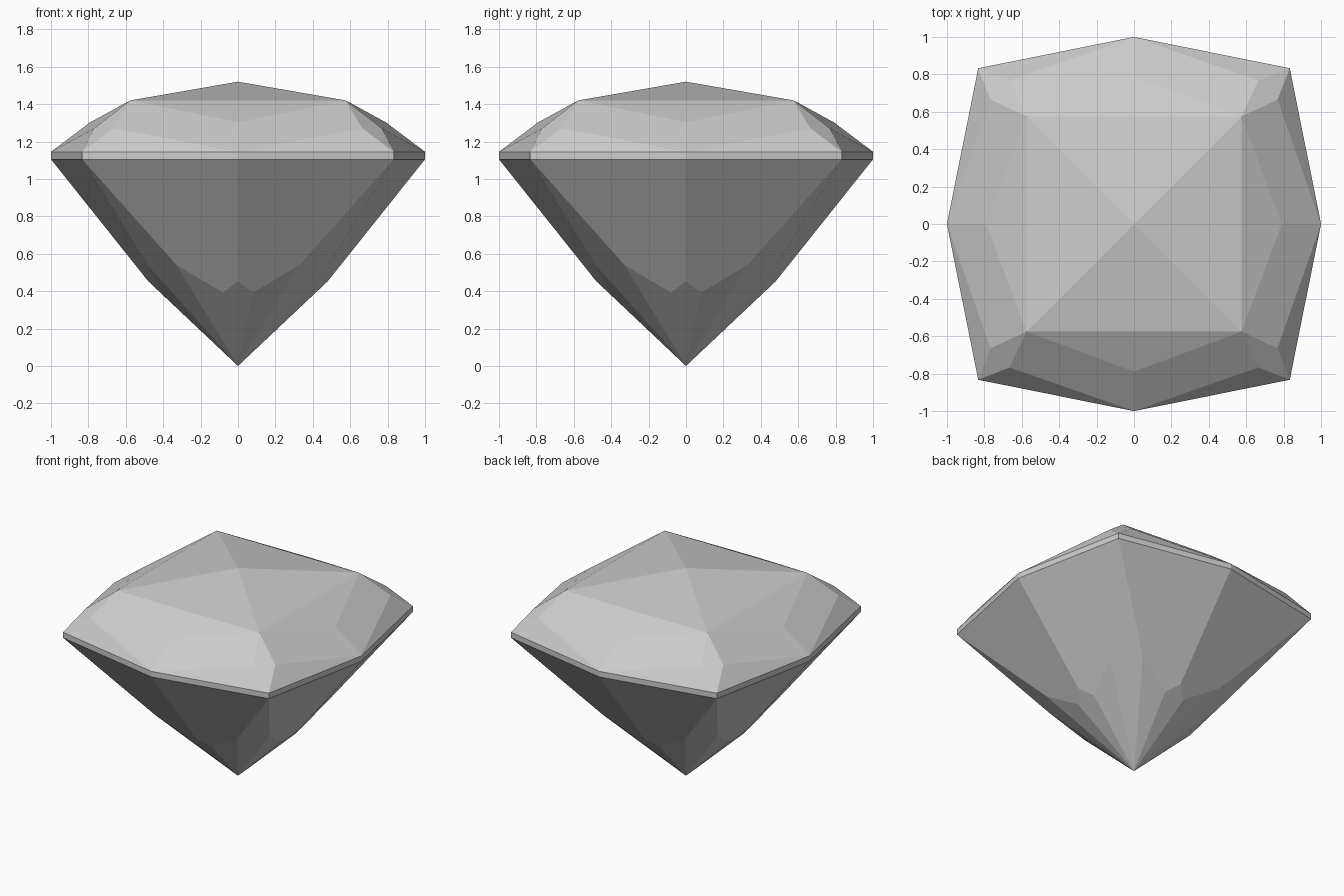
import bpy, bmesh, math

cube = bpy.data.objects.get("Cube")
if cube:
    bpy.data.objects.remove(cube, do_unlink=True)

# One plain grey for the whole stone
grey = bpy.data.materials.new("stone_grey")
grey.use_nodes = True
colour = (0.6, 0.6, 0.6, 1)
grey.diffuse_color = colour
grey.node_tree.nodes["Principled BSDF"].inputs["Base Color"].default_value = colour


def mirrored(a, b, z):
    """A point repeated across both axes and both diagonals."""
    return {(sx * p, sy * q, z) for p, q in ((a, b), (b, a))
            for sx in (1, -1) for sy in (1, -1)}


def outline(z):
    """Eight-sided outline at the widest part of the stone."""
    return mirrored(0.0, 1.0, z) | mirrored(0.833, 0.833, z)


def facets(name, points):
    """Wrap flat facets round the points, leaving the joining ends open."""
    bm = bmesh.new()
    for p in sorted(points):
        bm.verts.new(p)
    bmesh.ops.remove_doubles(bm, verts=bm.verts[:], dist=0.001)
    bmesh.ops.convex_hull(bm, input=bm.verts[:])
    bmesh.ops.dissolve_limit(bm, angle_limit=math.radians(1.5),
                             verts=bm.verts[:], edges=bm.edges[:])
    bm.normal_update()
    caps = [f for f in bm.faces if abs(f.normal.z) > 0.999]
    bmesh.ops.delete(bm, geom=caps, context="FACES")
    mesh = bpy.data.meshes.new(name)
    bm.to_mesh(mesh)
    bm.free()
    mesh.materials.append(grey)
    obj = bpy.data.objects.new(name, mesh)
    bpy.context.collection.objects.link(obj)
    return obj


low, high = 1.105, 1.145

# Crown: shallow peak, square table edge, star tips and corner kites
facets("crown", {(0, 0, 1.52)} | mirrored(0.575, 0.575, 1.42)
       | mirrored(0, 0.79, 1.303) | mirrored(0.665, 0.767, 1.271)
       | outline(high))

# Girdle: thin upright band
facets("girdle", outline(low) | outline(high))

# Pavilion: long facets running down to the point
facets("pavilion", {(0, 0, 0)} | mirrored(0, 0.48, 0.453)
       | mirrored(0.08, 0.415, 0.392) | mirrored(0.33, 0.485, 0.541)
       | outline(low))
